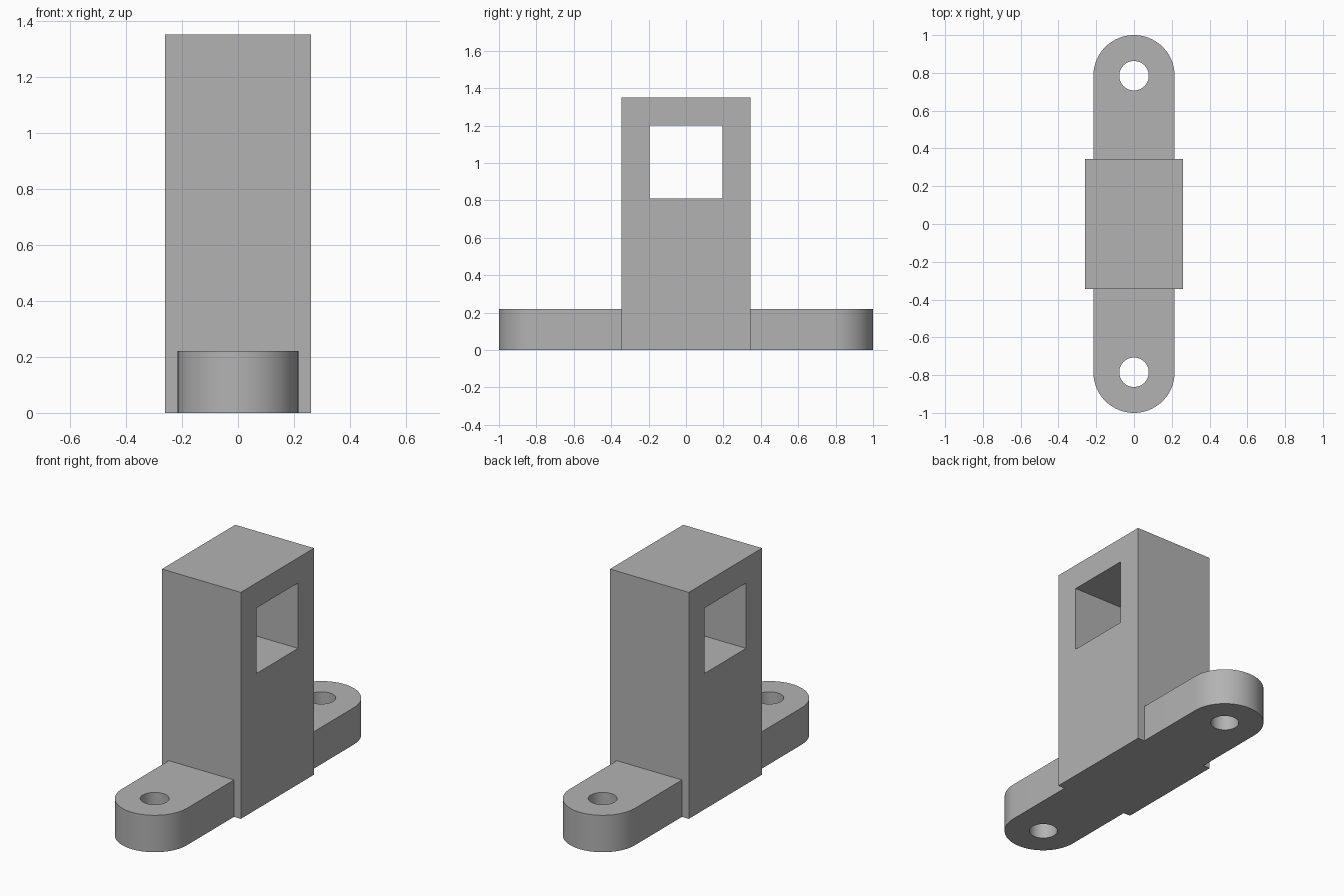
import bpy, bmesh
from math import cos, sin, pi, radians
from mathutils import Matrix

if "Cube" in bpy.data.objects:
    bpy.data.objects.remove(bpy.data.objects["Cube"], do_unlink=True)

HALF_X, HALF_Y, HEIGHT = 0.26, 0.345, 1.35
LUG_R, LUG_H, LUG_Y = 0.215, 0.22, 0.785
HOLE_R = 0.078

grey = bpy.data.materials.new("plain_grey")
grey.use_nodes = True
colour = (0.45, 0.45, 0.45, 1)
grey.diffuse_color = colour
grey.node_tree.nodes["Principled BSDF"].inputs["Base Color"].default_value = colour


def finish(name, bm):
    bmesh.ops.recalc_face_normals(bm, faces=bm.faces)
    mesh = bpy.data.meshes.new(name)
    bm.to_mesh(mesh)
    bm.free()
    mesh.materials.append(grey)
    ob = bpy.data.objects.new(name, mesh)
    bpy.context.collection.objects.link(ob)
    return ob


def box(name, size, centre):
    bm = bmesh.new()
    bmesh.ops.create_cube(bm, size=1, matrix=Matrix.Translation(centre) @ Matrix.Diagonal((*size, 1)))
    return finish(name, bm)


def prism(name, outline, z0, z1):
    bm = bmesh.new()
    face = bm.faces.new([bm.verts.new((x, y, z0)) for x, y in outline])
    top = bmesh.ops.extrude_face_region(bm, geom=[face])["geom"]
    bmesh.ops.translate(bm, vec=(0, 0, z1 - z0), verts=[v for v in top if isinstance(v, bmesh.types.BMVert)])
    return finish(name, bm)


def arc(y, r, start, sweep, steps):
    angles = [start + sweep * i / steps for i in range(steps + 1)]
    return [(r * cos(a), y + r * sin(a)) for a in angles]


def combine(target, other, operation):
    mod = target.modifiers.new(operation.lower(), "BOOLEAN")
    mod.object, mod.operation, mod.solver = other, operation, "EXACT"
    bpy.context.view_layer.objects.active = target
    bpy.ops.object.modifier_apply(modifier=mod.name)
    bpy.data.objects.remove(other, do_unlink=True)


# Upright block joined to a round-ended foot
bracket = box("bracket", (2 * HALF_X, 2 * HALF_Y, HEIGHT), (0, 0, HEIGHT / 2))
outline = arc(LUG_Y, LUG_R, 0, pi, 40) + arc(-LUG_Y, LUG_R, pi, pi, 40)
combine(bracket, prism("foot", outline, 0, LUG_H), "UNION")

# Square window through the sides
combine(bracket, box("window_cutter", (1, 0.39, 0.39), (0, 0, 1.005)), "DIFFERENCE")

# Bolt hole in each end of the foot
for side in (-1, 1):
    circle = arc(side * LUG_Y, HOLE_R, 0, 2 * pi, 48)[:-1]
    combine(bracket, prism("hole_cutter", circle, -0.1, LUG_H + 0.1), "DIFFERENCE")

bpy.ops.object.select_all(action="DESELECT")
bracket.select_set(True)
bpy.context.view_layer.objects.active = bracket
bpy.ops.object.shade_smooth_by_angle(angle=radians(30))
